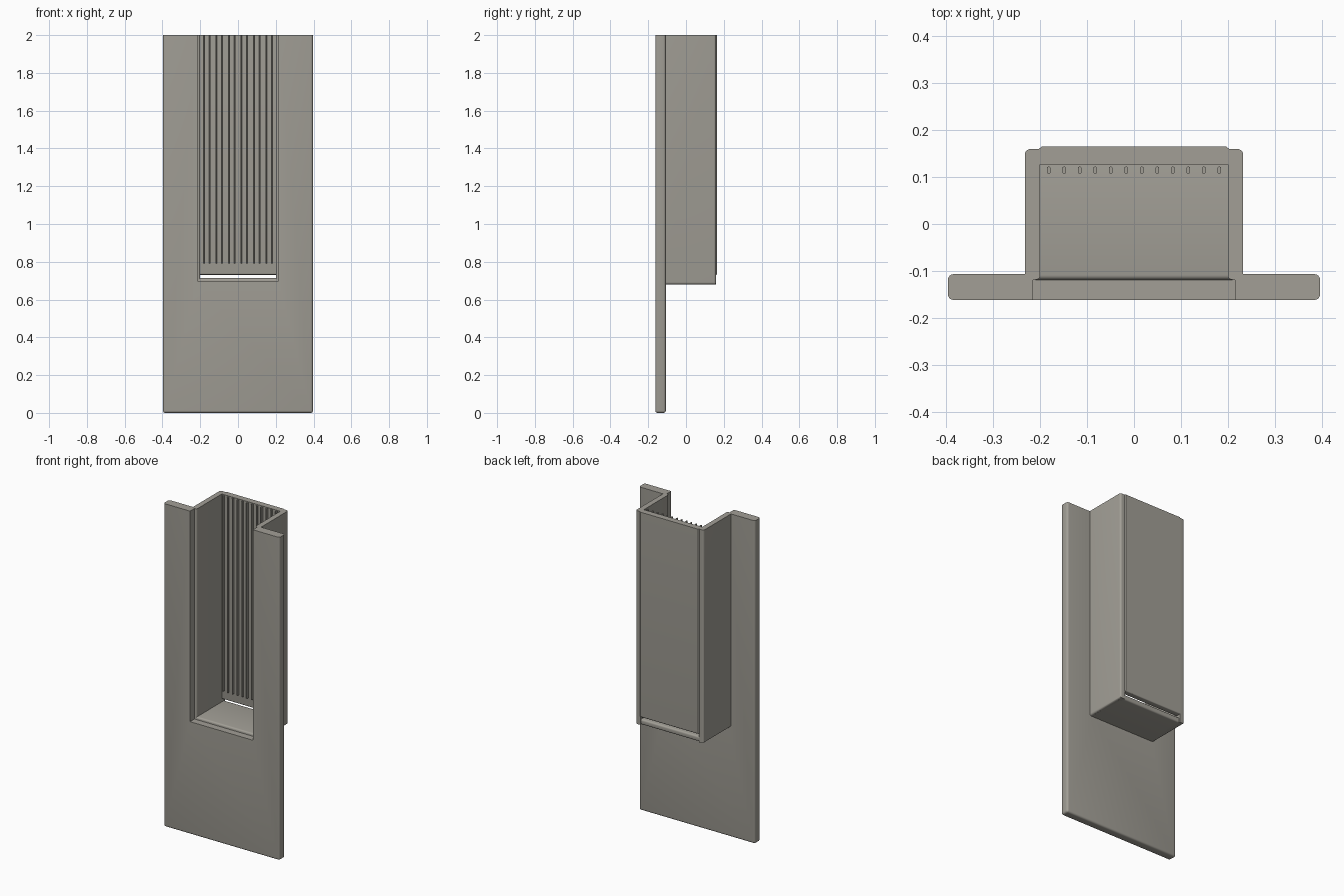
import bpy, bmesh, math

if "Cube" in bpy.data.objects:
    bpy.data.objects.remove(bpy.data.objects["Cube"])

GREY = bpy.data.materials.new("warm grey")
GREY.diffuse_color = (0.36, 0.345, 0.305, 1)
GREY.use_nodes = True
GREY.node_tree.nodes["Principled BSDF"].inputs["Base Color"].default_value = GREY.diffuse_color


def finish(bm, name):
    bmesh.ops.recalc_face_normals(bm, faces=bm.faces)
    me = bpy.data.meshes.new(name)
    bm.to_mesh(me)
    bm.free()
    me.materials.append(GREY)
    ob = bpy.data.objects.new(name, me)
    bpy.context.collection.objects.link(ob)
    bpy.ops.object.select_all(action='DESELECT')
    ob.select_set(True)
    bpy.context.view_layer.objects.active = ob
    bpy.ops.object.shade_smooth_by_angle(angle=math.radians(35))
    return ob


def prism(points, depth):
    """Extrude a closed 3D outline along a vector."""
    bm = bmesh.new()
    face = bm.faces.new([bm.verts.new(p) for p in points])
    ext = bmesh.ops.extrude_face_region(bm, geom=[face])
    bmesh.ops.translate(bm, vec=depth,
                        verts=[g for g in ext["geom"] if isinstance(g, bmesh.types.BMVert)])
    return bm


def round_edges(bm, rule, radius, segments=4):
    """Round the edges whose two end points satisfy the rule."""
    edges = [e for e in bm.edges if rule(e.verts[0].co, e.verts[1].co)]
    bmesh.ops.bevel(bm, geom=edges, offset=radius, segments=segments,
                    profile=0.5, affect='EDGES')


def box(x0, x1, y0, y1, z0, z1):
    return prism([(x0, y0, z0), (x1, y0, z0), (x1, y1, z0), (x0, y1, z0)], (0, 0, z1 - z0))


def near(a, b):
    return abs(a - b) < 1e-4


TOP, W, F, B = 2.0, 0.397, -0.162, -0.107      # plate height, half width, front, back
OPEN_X, OPEN_Z = 0.215, 0.697                  # front opening

# Front plate: tall slab with a slot open at the top
bm = prism([(-W, F, 0), (W, F, 0), (W, F, TOP), (OPEN_X, F, TOP), (OPEN_X, F, OPEN_Z),
            (-OPEN_X, F, OPEN_Z), (-OPEN_X, F, TOP), (-W, F, TOP)], (0, B - F, 0))
round_edges(bm, lambda a, b: near(a.z, OPEN_Z) and near(b.z, OPEN_Z)
            and near(a.y, F) and near(b.y, F), 0.02, 5)
round_edges(bm, lambda a, b: (near(a.z, 0) and near(b.z, 0)) or
            (near(abs(a.x), W) and near(a.x, b.x) and not near(a.z, b.z)), 0.012)
finish(bm, "front_plate")

# Side walls of the channel, rounded at the back corner and the inner front edge
for s, name in ((-1, "left_wall"), (1, "right_wall")):
    xi, xo, yb = s * 0.2, s * 0.233, 0.16
    bm = box(xi, xo, -0.119, yb, 0.68, TOP)
    round_edges(bm, lambda a, b: near(a.x, xo) and near(b.x, xo) and
                ((near(a.y, yb) and near(b.y, yb)) or (near(a.z, 0.68) and near(b.z, 0.68))),
                0.012)
    round_edges(bm, lambda a, b: near(a.x, xi) and near(b.x, xi)
                and near(a.y, -0.119) and near(b.y, -0.119), 0.01)
    finish(bm, name)

# Channel floor with rounded back edges
bm = box(-0.222, 0.222, -0.119, 0.155, 0.68, 0.713)
round_edges(bm, lambda a, b: near(a.y, 0.155) and near(b.y, 0.155) and near(a.z, b.z), 0.01)
round_edges(bm, lambda a, b: near(a.y, -0.119) and near(b.y, -0.119)
            and near(a.z, 0.713) and near(b.z, 0.713), 0.01)
finish(bm, "channel_floor")

# Back panel, standing slightly proud and leaving a drain slot above the floor
bm = prism([(-0.203, 0.127, 0.731), (0.203, 0.127, 0.731), (0.203, 0.16, 0.731),
            (0.197, 0.165, 0.731), (-0.197, 0.165, 0.731), (-0.203, 0.16, 0.731)],
           (0, 0, TOP - 0.731))
round_edges(bm, lambda a, b: near(a.z, 0.731) and near(b.z, 0.731) and near(a.y, b.y)
            and (near(a.y, 0.165) or near(a.y, 0.127)), 0.008)
finish(bm, "back_panel")

# Row of twelve thin oval rods in front of the back panel
HALF, Y, LEN = 0.0042, 0.115, 0.0035
oval = []
for i in range(12):
    t = math.pi * (i + 0.5) / 6
    oval.append((HALF * math.cos(t), Y + HALF * math.sin(t) + math.copysign(LEN, math.sin(t))))
for k in range(12):
    x = -0.182 + 0.364 * k / 11
    finish(prism([(x + px, py, 0.79) for px, py in oval], (0, 0, TOP - 0.79)), f"rod_{k + 1}")
